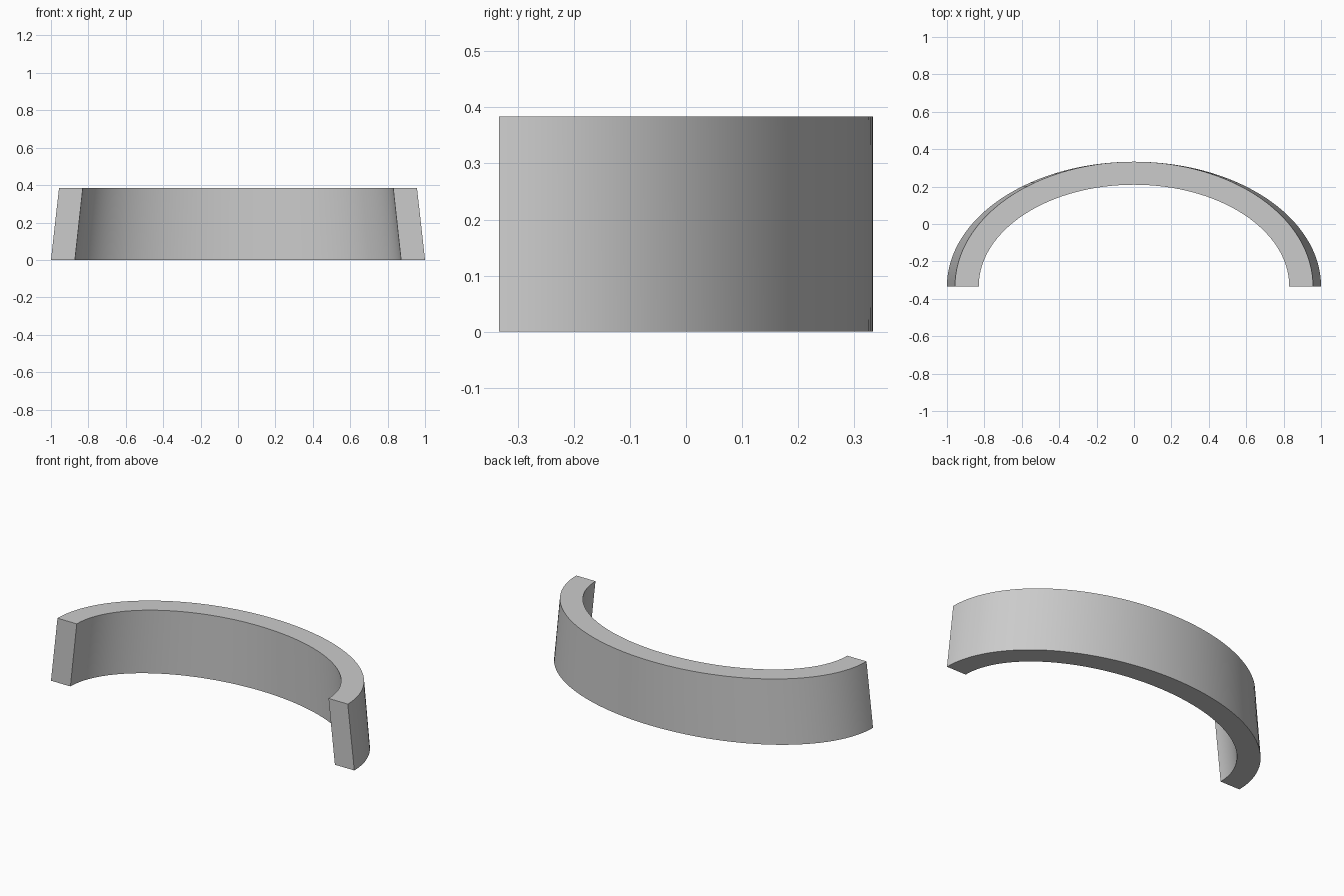
import bpy, bmesh
from math import sin, cos, pi, radians

if "Cube" in bpy.data.objects:
    bpy.data.objects.remove(bpy.data.objects["Cube"], do_unlink=True)

SEGMENTS = 64
FRONT_Y = -0.333
HEIGHT = 0.384

# Cross-section corners: half width, depth, height
SECTION = [
    (1.0, 0.666, 0.0),       # outer bottom
    (0.957, 0.666, HEIGHT),  # outer top
    (0.83, 0.543, HEIGHT),   # inner top
    (0.872, 0.543, 0.0),     # inner bottom
]

# Plain grey finish
grey = bpy.data.materials.new("light_grey")
grey.use_nodes = True
colour = (0.6, 0.6, 0.6, 1.0)
grey.diffuse_color = colour
grey.node_tree.nodes["Principled BSDF"].inputs["Base Color"].default_value = colour

# Half-elliptical band, tapering in width toward the top
bm = bmesh.new()
rings = []
for i in range(SEGMENTS + 1):
    a = pi * i / SEGMENTS
    rings.append([bm.verts.new((w * cos(a), FRONT_Y + d * sin(a), z))
                  for w, d, z in SECTION])
for r, s in zip(rings, rings[1:]):
    for k in range(4):
        n = (k + 1) % 4
        bm.faces.new((r[k], s[k], s[n], r[n]))

# Flat front ends
bm.faces.new(rings[0])
bm.faces.new(rings[-1][::-1])
bmesh.ops.recalc_face_normals(bm, faces=bm.faces[:])

mesh = bpy.data.meshes.new("curved_band")
bm.to_mesh(mesh)
bm.free()
mesh.materials.append(grey)
band = bpy.data.objects.new("curved_band", mesh)
bpy.context.collection.objects.link(band)

# Smooth walls with crisp rims
bpy.context.view_layer.objects.active = band
band.select_set(True)
bpy.ops.object.shade_smooth_by_angle(angle=radians(30))
